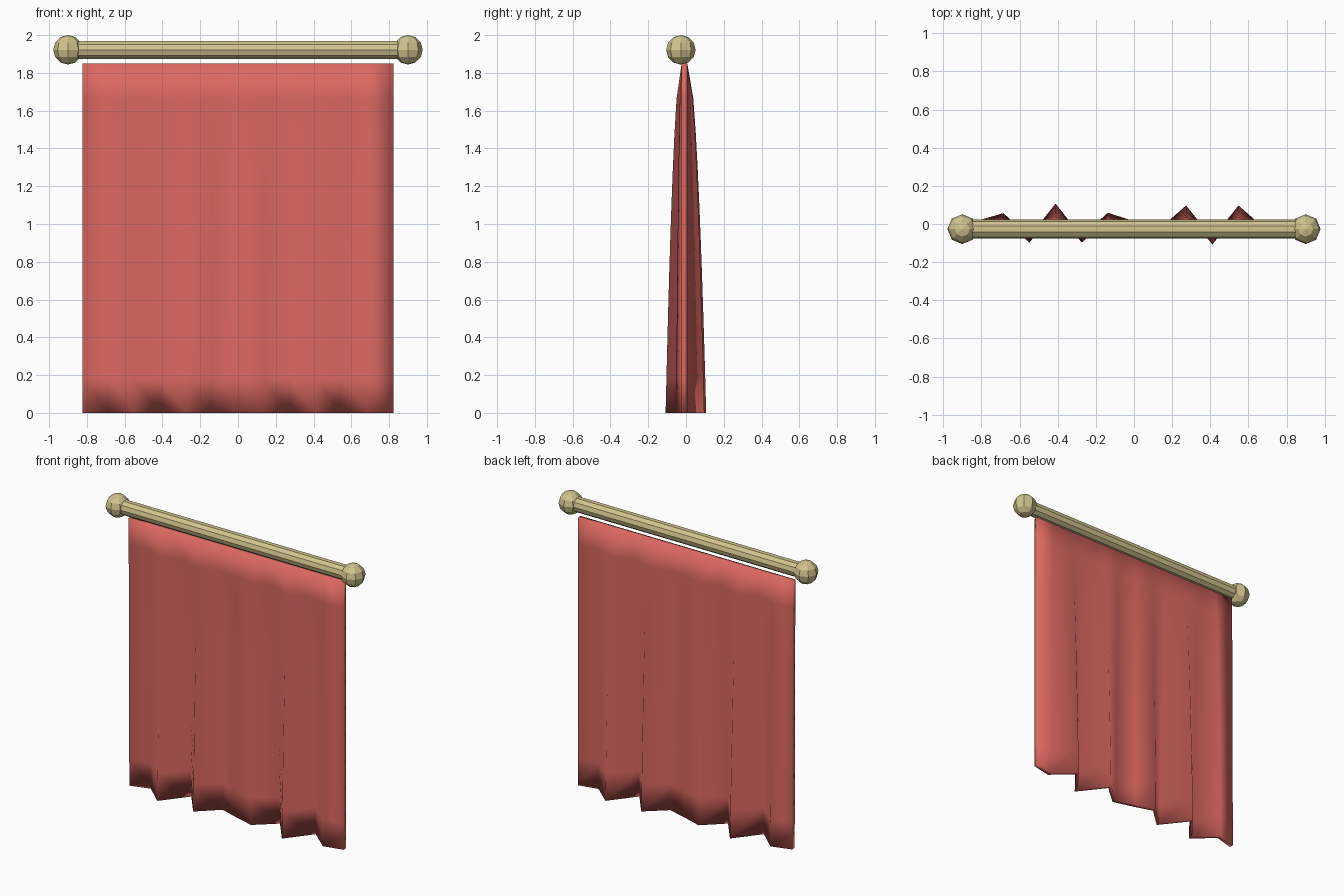
import bpy, bmesh, math

if "Cube" in bpy.data.objects:
    bpy.data.objects.remove(bpy.data.objects["Cube"])


def material(name, rgb):
    m = bpy.data.materials.new(name)
    m.diffuse_color = (*rgb, 1)
    m.use_nodes = True
    m.node_tree.nodes["Principled BSDF"].inputs["Base Color"].default_value = m.diffuse_color
    return m


brass = material("brass", (0.63, 0.55, 0.27))
red = material("red_cloth", (0.72, 0.14, 0.12))
ROD_Y, ROD_Z = -0.027, 1.922

# Rod: low-poly tube along x
bpy.ops.mesh.primitive_cylinder_add(vertices=10, radius=0.05, depth=1.76,
                                    location=(0, ROD_Y, ROD_Z),
                                    rotation=(0, math.pi / 2, 0))
rod = bpy.context.object
rod.name = "rod"
rod.data.materials.append(brass)

# Ball finials at both ends
for side, label in ((-1, "left"), (1, "right")):
    bpy.ops.mesh.primitive_uv_sphere_add(segments=8, ring_count=6, radius=0.078,
                                         location=(side * 0.9, ROD_Y, ROD_Z))
    ball = bpy.context.object
    ball.name = "finial_" + label
    ball.data.materials.append(brass)

# Curtain: closed thin slab whose folds deepen towards the hem
folds = [0.01, 0.05, -0.075, 0.10, -0.075, 0.052, 0.008,
         -0.03, 0.09, -0.085, 0.09, -0.03, 0.0]
ROWS, HALF_W, TOP, HALF_T, MID = 10, 0.822, 1.85, 0.015, -0.008
cols = len(folds)
bm = bmesh.new()
grid = {}
for s in (-1, 1):
    for r in range(ROWS + 1):
        t = r / ROWS
        for c, f in enumerate(folds):
            x = -HALF_W + 2 * HALF_W * c / (cols - 1)
            y = MID + f * math.sqrt(t) + s * HALF_T
            grid[s, r, c] = bm.verts.new((x, y, TOP * (1 - t)))

# Front and back sheets
for s in (-1, 1):
    for r in range(ROWS):
        for c in range(cols - 1):
            bm.faces.new([grid[s, r, c], grid[s, r, c + 1],
                          grid[s, r + 1, c + 1], grid[s, r + 1, c]])
# Top, hem and side edges
for r in (0, ROWS):
    for c in range(cols - 1):
        bm.faces.new([grid[-1, r, c], grid[-1, r, c + 1],
                      grid[1, r, c + 1], grid[1, r, c]])
for c in (0, cols - 1):
    for r in range(ROWS):
        bm.faces.new([grid[-1, r, c], grid[-1, r + 1, c],
                      grid[1, r + 1, c], grid[1, r, c]])
bmesh.ops.recalc_face_normals(bm, faces=bm.faces)
for f in bm.faces:
    f.smooth = True
mesh = bpy.data.meshes.new("curtain")
bm.to_mesh(mesh)
bm.free()
mesh.materials.append(red)
curtain = bpy.data.objects.new("curtain", mesh)
bpy.context.collection.objects.link(curtain)
